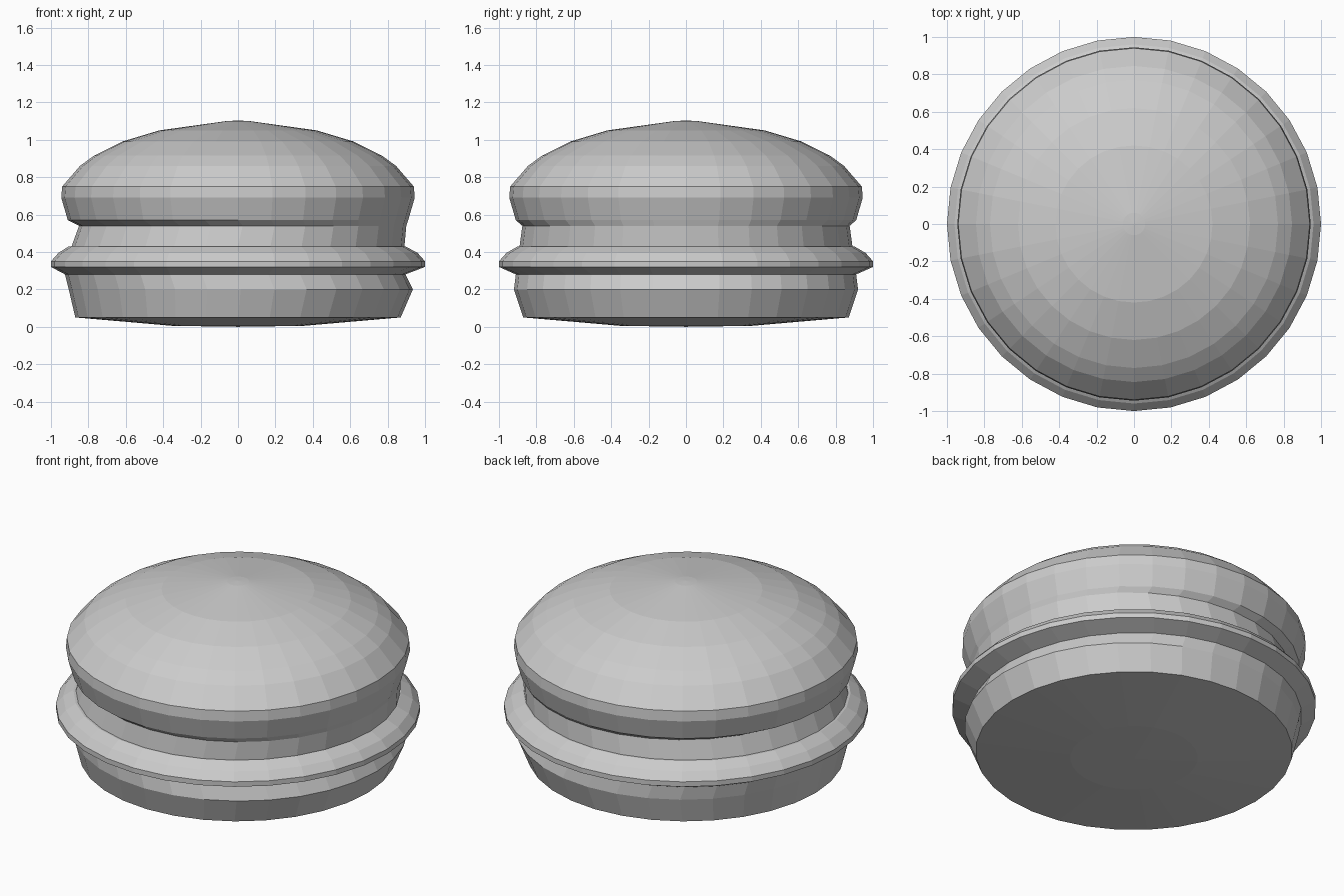
import bpy, bmesh
from math import sin, cos, pi

if "Cube" in bpy.data.objects:
    bpy.data.objects.remove(bpy.data.objects["Cube"])

SIDES = 32


def lathe(name, rings):
    """Stack of rings (radius, z, x shift); radius 0 makes a pole."""
    bm = bmesh.new()
    loops = []
    for r, z, dx in rings:
        n = SIDES if r > 0 else 1
        loops.append([bm.verts.new((r * cos(2 * pi * i / SIDES) + dx,
                                    r * sin(2 * pi * i / SIDES), z))
                      for i in range(n)])
    for lo, hi in zip(loops, loops[1:]):
        for i in range(SIDES):
            j = (i + 1) % SIDES
            quad = [lo[i % len(lo)], lo[j % len(lo)],
                    hi[j % len(hi)], hi[i % len(hi)]]
            bm.faces.new(list(dict.fromkeys(quad)))
    bmesh.ops.recalc_face_normals(bm, faces=bm.faces)
    mesh = bpy.data.meshes.new(name)
    bm.to_mesh(mesh)
    bm.free()
    # keep normals pointing away from the axis / poles
    obj = bpy.data.objects.new(name, mesh)
    bpy.context.collection.objects.link(obj)
    return obj


# Neighbouring parts share these seam rings
seam_low = (0.91, 0.28, -0.015)
seam_mid = (0.89, 0.43, 0.0)
seam_high = (0.875, 0.54, 0.025)

# Bottom bun with slightly domed underside
lathe("bottom_bun", [(0, 0, 0), (0.35, 0.005, 0), (0.87, 0.05, 0),
                     (0.92, 0.2, 0.015), seam_low])

# Patty bulging past the buns
lathe("patty", [seam_low, (1.0, 0.32, 0), (1.0, 0.35, 0),
                (0.96, 0.395, 0), (0.90, 0.43, -0.005), seam_mid])

# Filling recessed between patty and top bun
lathe("filling", [seam_mid, seam_high])

# Domed top bun
lathe("top_bun", [seam_high, (0.91, 0.57, 0), (0.945, 0.69, 0),
                  (0.94, 0.75, 0), (0.845, 0.86, 0), (0.77, 0.915, 0),
                  (0.62, 0.99, 0), (0.42, 1.05, 0), (0.06, 1.1, 0), (0, 1.103, 0)])
